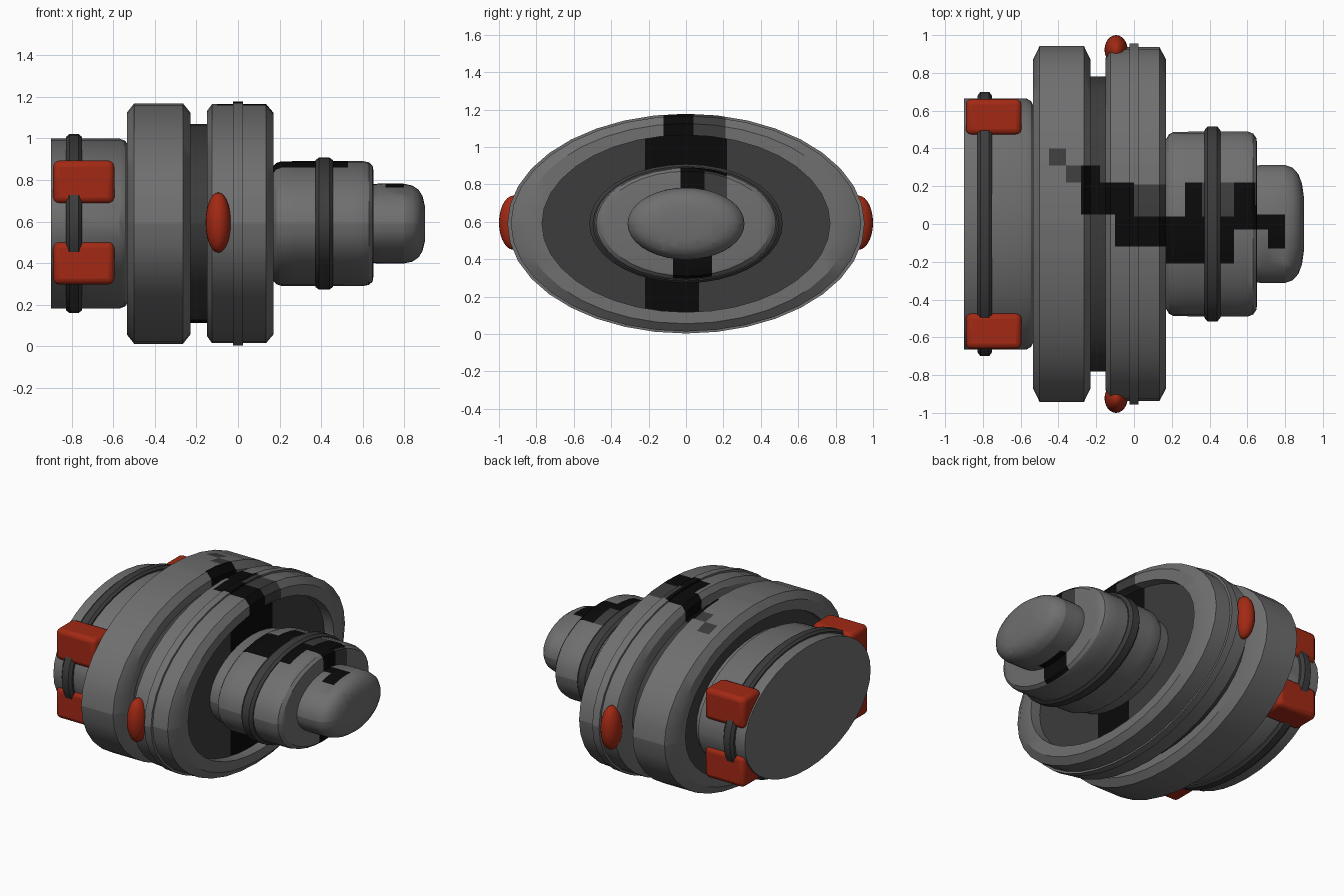
import bpy, bmesh, math
from mathutils import Vector

if "Cube" in bpy.data.objects:
    bpy.data.objects.remove(bpy.data.objects["Cube"], do_unlink=True)

CZ = 0.59        # height of the long axis
RATIO = 0.615    # height / width of every cross-section
SIDES = 36


def material(name, rgb):
    m = bpy.data.materials.new(name)
    m.use_nodes = True
    m.diffuse_color = (*rgb, 1)
    m.node_tree.nodes["Principled BSDF"].inputs["Base Color"].default_value = (*rgb, 1)
    return m


GREY = material("hull grey", (0.16, 0.16, 0.16))
DARK = material("dark grey", (0.045, 0.045, 0.045))
SOOT = material("soot black", (0.003, 0.003, 0.003))
RED = material("signal red", (0.36, 0.022, 0.007))


def finish(name, bm, mats, angle=30):
    bmesh.ops.recalc_face_normals(bm, faces=bm.faces)
    mesh = bpy.data.meshes.new(name)
    bm.to_mesh(mesh)
    bm.free()
    for m in mats:
        mesh.materials.append(m)
    mesh.shade_smooth()
    mesh.set_sharp_from_angle(angle=math.radians(angle))
    ob = bpy.data.objects.new(name, mesh)
    bpy.context.collection.objects.link(ob)
    return ob


def lathe(name, profile, mat, closed=False, soot=(), char=(), under=()):
    """Elliptical lathe along x; soot, char and under are (x0, x1, y0, y1) stain boxes."""
    bm = bmesh.new()
    rings = []
    for x, r in profile:
        angles = [math.tau * i / SIDES for i in range(SIDES)]
        rings.append([bm.verts.new((x, r * math.cos(a), CZ + RATIO * r * math.sin(a)))
                      for a in angles])
    pairs = list(zip(rings, rings[1:]))
    if closed:
        pairs.append((rings[-1], rings[0]))
    else:
        bm.faces.new(rings[0])
        bm.faces.new(rings[-1])
    for a, b in pairs:
        for i in range(SIDES):
            j = (i + 1) % SIDES
            bm.faces.new((a[i], a[j], b[j], b[i]))

    # Cut along stain borders, then colour the faces inside
    boxes = [*soot, *char, *under]
    cuts = {(0, v) for b in boxes for v in b[:2]} | {(1, v) for b in boxes for v in b[2:]}
    if boxes:
        cuts.add((2, CZ))
    for axis, v in sorted(cuts):
        co, no = Vector((0, 0, 0)), Vector((0, 0, 0))
        co[axis], no[axis] = v, 1
        bmesh.ops.bisect_plane(bm, geom=bm.verts[:] + bm.edges[:] + bm.faces[:],
                               plane_co=co, plane_no=no)

    def inside(c, group):
        return any(b[0] < c.x < b[1] and b[2] < c.y < b[3] for b in group)

    for f in bm.faces:
        c = f.calc_center_median()
        if inside(c, soot if c.z > CZ else under):
            f.material_index = 1
        elif c.z > CZ and inside(c, char):
            f.material_index = 2
    return finish(name, bm, [mat, SOOT, DARK])


# Stains running diagonally over the top
top_soot = [(-0.28, -0.18, 0.05, 0.31), (-0.18, -0.1, 0.05, 0.22),
            (-0.1, 0.0, -0.03, 0.22), (-0.1, 0.18, -0.12, 0.04)]
top_char = [(-0.45, -0.36, 0.31, 0.4), (-0.36, -0.27, 0.22, 0.31),
            (0.0, 0.18, 0.04, 0.21)]

# Rear drum and its strap
lathe("rear_drum", [(-0.9, 0.665), (-0.57, 0.665), (-0.545, 0.65), (-0.53, 0.62),
                    (-0.45, 0.62)], GREY)


def strap(name, x, half, r):
    inner = r - 0.06
    lathe(name, [(x - half, inner), (x - half, r - 0.02), (x - half * 0.6, r),
                 (x + half * 0.6, r), (x + half, r - 0.02), (x + half, inner)],
          DARK, closed=True)


strap("rear_strap", -0.79, 0.038, 0.7)

# Dark core joining the two big rings
lathe("core", [(-0.51, 0.78), (0.1, 0.78)], DARK,
      soot=top_soot[:2] + [(0.05, 0.12, -0.22, 0.22)],
      under=[(0.05, 0.12, -0.22, 0.07), (-0.25, -0.14, -0.2, 0.05)])

# Big rings
lathe("rear_ring", [(-0.535, 0.77), (-0.535, 0.87), (-0.5, 0.942), (-0.265, 0.942),
                    (-0.23, 0.87), (-0.23, 0.77)], GREY, closed=True,
      soot=top_soot, char=top_char)
lathe("front_ring", [(-0.15, 0.77), (-0.15, 0.88), (-0.125, 0.937), (-0.025, 0.937),
                     (-0.025, 0.955), (0.025, 0.955), (0.025, 0.937), (0.135, 0.937),
                     (0.17, 0.87), (0.17, 0.77)], GREY, closed=True,
      soot=top_soot, char=top_char)

# Neck, its strap and the nose
lathe("neck", [(0.09, 0.44), (0.17, 0.45), (0.185, 0.475), (0.21, 0.488), (0.6, 0.49),
               (0.63, 0.48), (0.648, 0.455), (0.652, 0.42)], GREY,
      soot=[(0.17, 0.53, -0.21, 0.04), (0.53, 0.7, -0.03, 0.1), (0.27, 0.36, 0.04, 0.22),
            (0.53, 0.64, 0.1, 0.22)],
      char=[(0.36, 0.53, 0.04, 0.22), (0.64, 0.7, 0.1, 0.22)],
      under=[(0.63, 0.7, -0.07, 0.14)])
strap("neck_strap", 0.415, 0.042, 0.517)
lathe("nose", [(0.62, 0.305), (0.68, 0.313), (0.8, 0.312), (0.84, 0.298), (0.87, 0.265),
               (0.889, 0.215), (0.9, 0.14)], GREY,
      soot=[(0.62, 0.8, -0.03, 0.05), (0.71, 0.8, -0.13, 0.05)],
      under=[(0.62, 0.7, -0.07, 0.14)])

# Mirrored red pads on the drum and lamps on the front ring
for side, label in ((1, "back"), (-1, "front")):
    for up, level in ((1, "upper"), (-1, "lower")):
        bm = bmesh.new()
        bmesh.ops.create_cube(bm, size=1)
        bmesh.ops.scale(bm, vec=(0.295, 0.19, 0.207), verts=bm.verts)
        bmesh.ops.translate(bm, vec=(-0.743, side * 0.567, CZ + 0.005 + up * 0.195),
                            verts=bm.verts)
        pad = finish(f"{label}_{level}_pad", bm, [RED], 60)
        bevel = pad.modifiers.new("soft_edges", "BEVEL")
        bevel.width, bevel.segments = 0.03, 3

    bm = bmesh.new()
    bmesh.ops.create_uvsphere(bm, u_segments=24, v_segments=14, radius=1)
    bmesh.ops.scale(bm, vec=(0.061, 0.078, 0.145), verts=bm.verts)
    bmesh.ops.translate(bm, vec=(-0.095, side * 0.922, CZ + 0.005), verts=bm.verts)
    finish(f"{label}_lamp", bm, [RED], 60)
